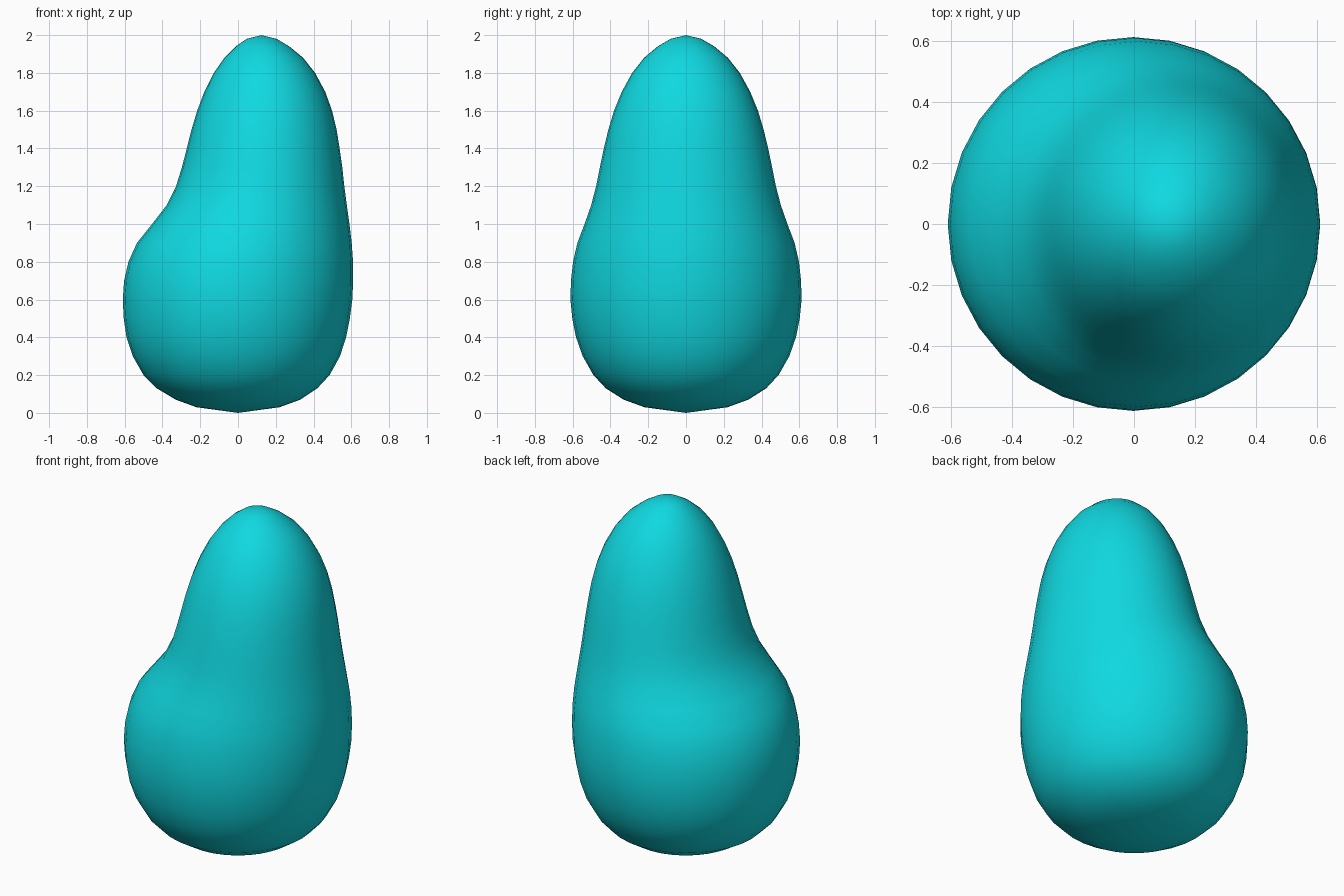
import bpy
import bmesh
import math

SIDES = 32

# Ring profile: height, left x, right x, half depth in y
RINGS = [
    (0.03, -0.22, 0.22, 0.22), (0.07, -0.33, 0.33, 0.33),
    (0.13, -0.43, 0.42, 0.425), (0.20, -0.50, 0.485, 0.49),
    (0.30, -0.557, 0.54, 0.547), (0.40, -0.59, 0.572, 0.582),
    (0.50, -0.605, 0.592, 0.602), (0.60, -0.61, 0.605, 0.612),
    (0.70, -0.603, 0.61, 0.609), (0.80, -0.58, 0.609, 0.598),
    (0.90, -0.535, 0.602, 0.575), (1.00, -0.455, 0.59, 0.537),
    (1.10, -0.377, 0.576, 0.502), (1.20, -0.328, 0.563, 0.476),
    (1.30, -0.297, 0.552, 0.456), (1.40, -0.271, 0.538, 0.435),
    (1.50, -0.246, 0.522, 0.411), (1.60, -0.216, 0.498, 0.381),
    (1.70, -0.178, 0.462, 0.340), (1.80, -0.128, 0.408, 0.285),
    (1.88, -0.072, 0.345, 0.222), (1.94, -0.012, 0.272, 0.150),
    (1.98, 0.045, 0.205, 0.082),
]

skin = bpy.data.materials.new("turquoise")
skin.diffuse_color = (0.005, 0.69, 0.75, 1.0)

# Leaning pear body, lofted through elliptical rings
bm = bmesh.new()
loops = []
for z, left, right, depth in RINGS:
    cx, rx = (left + right) / 2, (right - left) / 2
    loops.append([bm.verts.new((cx + rx * math.cos(a), depth * math.sin(a), z))
                  for a in (2 * math.pi * i / SIDES for i in range(SIDES))])
for low, high in zip(loops, loops[1:]):
    for i in range(SIDES):
        j = (i + 1) % SIDES
        bm.faces.new((low[i], low[j], high[j], high[i]))

# Rounded ends close to a point
base = bm.verts.new((0, 0, 0))
tip = bm.verts.new((0.125, 0, 2))
for i in range(SIDES):
    j = (i + 1) % SIDES
    bm.faces.new((loops[0][j], loops[0][i], base))
    bm.faces.new((loops[-1][i], loops[-1][j], tip))
for face in bm.faces:
    face.smooth = True

mesh = bpy.data.meshes.new("pear_body")
bm.to_mesh(mesh)
bm.free()
mesh.materials.append(skin)
body = bpy.data.objects.new("pear_body", mesh)
bpy.context.collection.objects.link(body)
